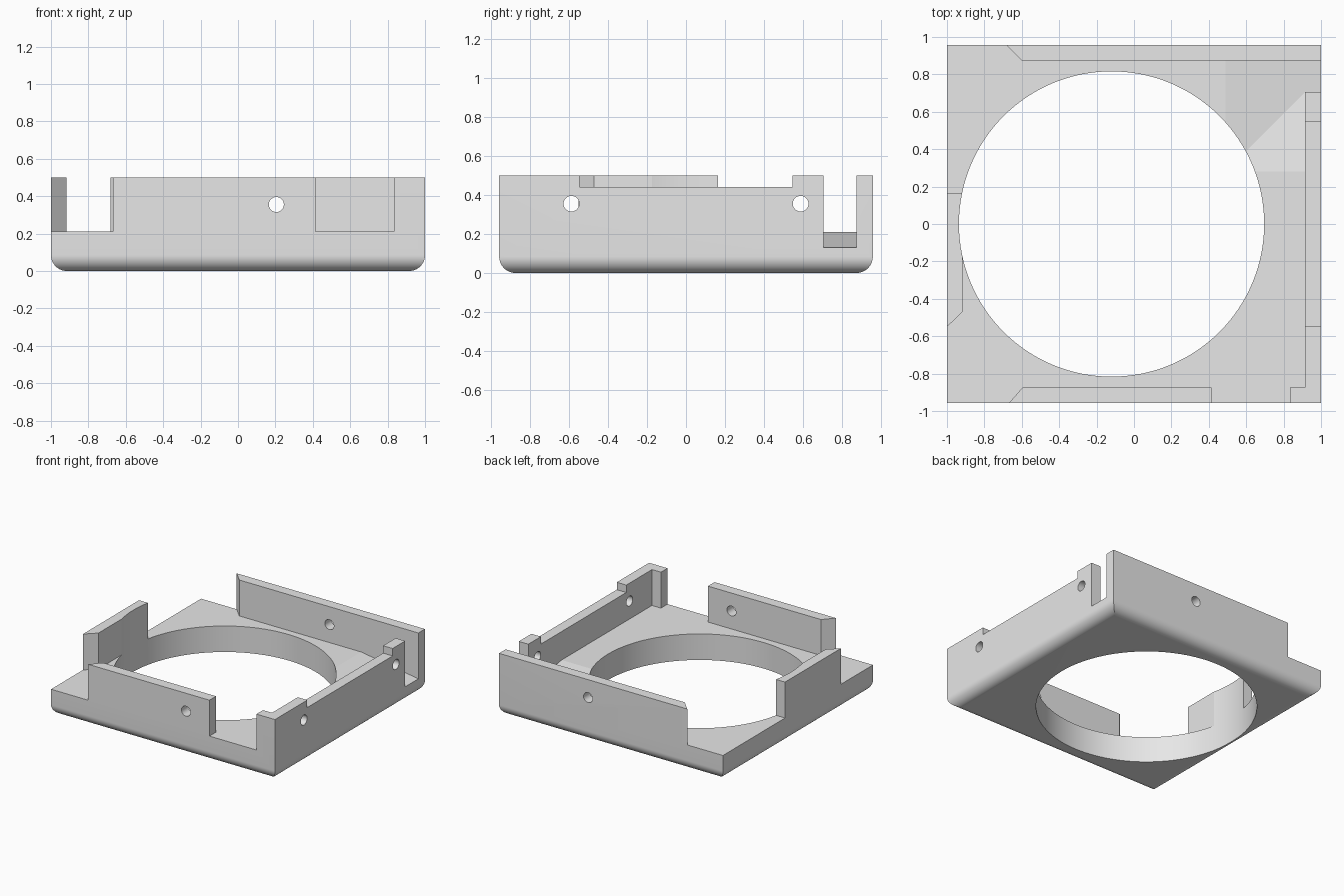
import bpy, bmesh, math
from mathutils import Matrix, Vector

cube = bpy.data.objects.get("Cube")
if cube:
    bpy.data.objects.remove(cube, do_unlink=True)

HX, HY = 1.0, 0.957          # half width and half depth
FLOOR, TOP = 0.21, 0.5       # tray floor and wall top
IN_X, IN_Y = 0.915, 0.873    # inner wall faces
EDGE = 0.085                 # bottom edge radius

grey = bpy.data.materials.new("plain grey")
grey.use_nodes = True
grey.diffuse_color = (0.8, 0.8, 0.8, 1)
grey.node_tree.nodes["Principled BSDF"].inputs["Base Color"].default_value = (0.8, 0.8, 0.8, 1)


def make_object(name, bm):
    bmesh.ops.recalc_face_normals(bm, faces=bm.faces[:])
    mesh = bpy.data.meshes.new(name)
    bm.to_mesh(mesh)
    bm.free()
    mesh.materials.append(grey)
    obj = bpy.data.objects.new(name, mesh)
    bpy.context.collection.objects.link(obj)
    return obj


def prism(name, outline, z0, z1):
    bm = bmesh.new()
    face = bm.faces.new([bm.verts.new((x, y, z0)) for x, y in outline])
    ext = bmesh.ops.extrude_face_region(bm, geom=[face], use_keep_orig=True)
    verts = [v for v in ext["geom"] if isinstance(v, bmesh.types.BMVert)]
    bmesh.ops.translate(bm, verts=verts, vec=(0, 0, z1 - z0))
    return make_object(name, bm)


def hull(name, points):
    bm = bmesh.new()
    for p in points:
        bm.verts.new(p)
    bmesh.ops.convex_hull(bm, input=bm.verts[:])
    return make_object(name, bm)


def cylinder(name, centre, radius, length, axis, sides):
    bm = bmesh.new()
    turn = Vector((0, 0, 1)).rotation_difference(Vector(axis)).to_matrix().to_4x4()
    bmesh.ops.create_cone(bm, cap_ends=True, segments=sides, radius1=radius, radius2=radius,
                          depth=length, matrix=Matrix.Translation(centre) @ turn)
    return make_object(name, bm)


def cut(target, cutter):
    mod = target.modifiers.new("cut", "BOOLEAN")
    mod.operation = "DIFFERENCE"
    mod.solver = "EXACT"
    mod.object = cutter
    bpy.context.view_layer.update()
    result = bpy.data.meshes.new_from_object(
        target.evaluated_get(bpy.context.evaluated_depsgraph_get()))
    target.modifiers.clear()
    target.data = result
    bpy.data.objects.remove(cutter, do_unlink=True)


# Solid block with rounded bottom edges, as stacked rectangles
bm = bmesh.new()
STEPS = 16
levels = []
for i in range(STEPS + 1):
    a = math.pi / 2 * i / STEPS
    levels.append((EDGE * (1 - math.sin(a)), EDGE * (1 - math.cos(a))))
levels.append((0, TOP))
rings = []
for inset, z in levels:
    x, y = HX - inset, HY - inset
    rings.append([bm.verts.new((sx * x, sy * y, z))
                  for sx, sy in ((-1, -1), (1, -1), (1, 1), (-1, 1))])
bm.faces.new(rings[0])
bm.faces.new(rings[-1])
for low, high in zip(rings, rings[1:]):
    for k in range(4):
        n = (k + 1) % 4
        bm.faces.new((low[k], low[n], high[n], high[k]))
tray = make_object("tray_frame", bm)

# Inner cavity with the open corners and the front gap
cavity = [(IN_X, -IN_Y), (IN_X, IN_Y), (-0.6, IN_Y), (-0.84, 1.12), (-1.2, 1.12),
          (-1.2, 0.165), (-0.917, 0.165), (-0.917, -0.47), (-1.2, -0.743),
          (-1.2, -1.2), (-0.88, -1.2), (-0.595, -IN_Y), (0.415, -IN_Y),
          (0.415, -1.2), (0.835, -1.2), (0.835, -IN_Y)]
cut(tray, prism("cavity_cutter", cavity, FLOOR, 0.8))

# Lowered middle of the right-hand wall
cut(tray, prism("notch_cutter", [(0.8, -0.545), (1.2, -0.545), (1.2, 0.545), (0.8, 0.545)],
                0.44, 0.8))

# Sloping corner pocket, leading to the cable slot
SLOPE = 0.157
PX, PY = 0.49, 0.28


def ramp(x):
    return FLOOR - SLOPE * (x - PX)


deep = ramp(IN_X)
pocket = [(PX, PY, FLOOR), (PX, IN_Y, FLOOR), (IN_X, PY, FLOOR),
          (IN_X, PY + IN_X - PX, deep), (IN_X, IN_Y, deep)]
pocket += [(x, y, 0.3) for x in (PX, IN_X) for y in (PY, IN_Y)]
cut(tray, hull("pocket_cutter", pocket))
cut(tray, hull("slot_cutter", [(x, y, z) for x in (0.8, 1.1) for y in (0.705, IN_Y)
                               for z in (ramp(x), 0.8)]))

# Large round opening
cut(tray, cylinder("opening_cutter", (-0.12, 0, 0.3), 0.816, 2, (0, 0, 1), 128))

# Screw holes through the front, back and side walls
cut(tray, cylinder("front_back_hole_cutter", (0.205, 0, 0.355), 0.04, 3, (0, 1, 0), 64))
for y in (-0.587, 0.587):
    cut(tray, cylinder("side_hole_cutter", (1, y, 0.355), 0.04, 0.4, (1, 0, 0), 64))

# Smooth the rounded surfaces, keep the rest flat
bpy.ops.object.select_all(action="DESELECT")
tray.select_set(True)
bpy.context.view_layer.objects.active = tray
bpy.ops.object.shade_smooth_by_angle(angle=math.radians(7))
